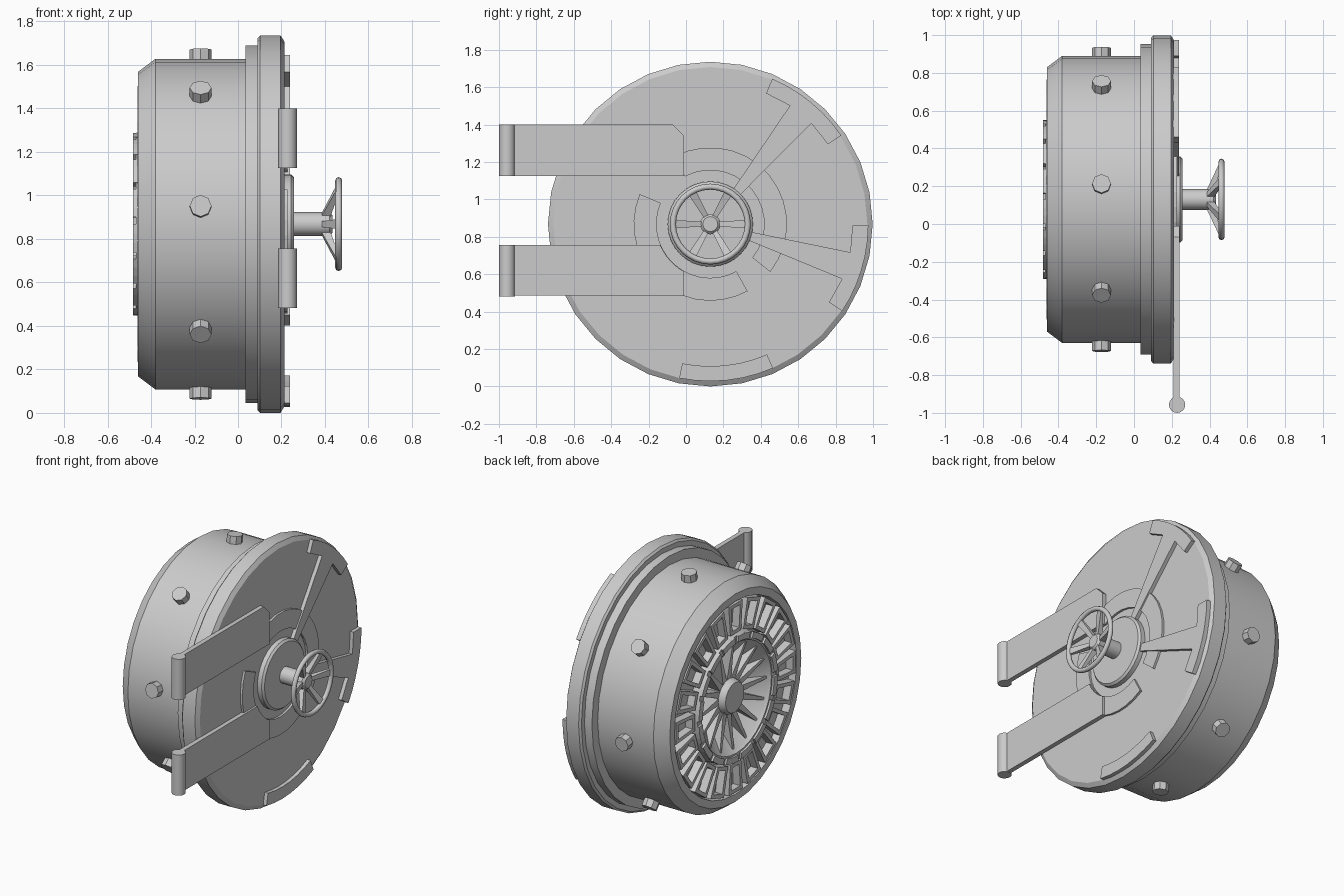
import bpy, bmesh
from math import sin, cos, radians, pi

if "Cube" in bpy.data.objects:
    bpy.data.objects.remove(bpy.data.objects["Cube"])

CY, CZ = 0.13, 0.868          # door axis runs along x through this point
FACE = 0.213                  # front face of the door


def pol(r, deg):
    return (CY + r * cos(radians(deg)), CZ + r * sin(radians(deg)))


def arc(r, a0, a1, n=6):
    return [pol(r, a0 + (a1 - a0) * i / n) for i in range(n + 1)]


def finish(name, bm, smooth=False):
    bmesh.ops.remove_doubles(bm, verts=bm.verts, dist=1e-5)
    bmesh.ops.recalc_face_normals(bm, faces=bm.faces)
    me = bpy.data.meshes.new(name)
    bm.to_mesh(me)
    bm.free()
    ob = bpy.data.objects.new(name, me)
    bpy.context.collection.objects.link(ob)
    if smooth:
        bpy.ops.object.select_all(action='DESELECT')
        ob.select_set(True)
        bpy.context.view_layer.objects.active = ob
        bpy.ops.object.shade_smooth_by_angle(angle=radians(30))
    return ob


def loft(bm, rings, caps=True):
    loops = [[bm.verts.new(p) for p in ring] for ring in rings]
    n = len(loops[0])
    for a, b in zip(loops, loops[1:]):
        for i in range(n):
            bm.faces.new((a[i], a[(i + 1) % n], b[(i + 1) % n], b[i]))
    if caps:
        bm.faces.new(loops[0])
        bm.faces.new(loops[-1])


def add_prism(bm, pts, x0, x1):
    loft(bm, [[(x, y, z) for y, z in pts] for x in (x0, x1)])


def prism(name, pts, x0, x1):
    bm = bmesh.new()
    add_prism(bm, pts, x0, x1)
    return finish(name, bm)


def lathe(name, profile, n=32):
    bm = bmesh.new()
    loft(bm, [[(x, *pol(r, 360 * i / n)) for i in range(n)] for x, r in profile])
    return finish(name, bm, True)


def radial_box(bm, a, r0, r1, w0, w1, x0, x1, off0=0.0, off1=0.0, xin=None):
    """Tapered bar pointing outwards at angle a; xin is the back height at r0."""
    c, s = cos(radians(a)), sin(radians(a))
    xin = x0 if xin is None else xin

    def end(r, w, off, xb):
        return [(x, CY + r * c - t * s, CZ + r * s + t * c)
                for x, t in ((xb, off - w), (xb, off + w), (x1, off + w), (x1, off - w))]
    loft(bm, [end(r0, w0, off0, xin), end(r1, w1, off1, x0)])


# Door body with flanges at the front and recesses at the back
lathe("door_body", [(-0.31, 0.05), (-0.31, 0.17), (-0.45, 0.36), (-0.468, 0.37), (-0.468, 0.42),
                    (-0.41, 0.425), (-0.41, 0.645), (-0.46, 0.65), (-0.46, 0.70), (-0.38, 0.76),
                    (0.035, 0.76), (0.035, 0.822), (0.09, 0.822), (0.09, 0.855), (0.102, 0.868),
                    (0.195, 0.868), (FACE, 0.84), (FACE, 0.05)])

# Locking bolts around the drum
bm = bmesh.new()
for k in range(8):
    a = radians(39 + 45 * k)
    c, s = cos(a), sin(a)
    rings = []
    for r in (0.72, 0.807):
        rings.append([(-0.172 + 0.05 * cos(pi / 4 * i), CY + r * c - 0.05 * sin(pi / 4 * i) * s,
                       CZ + r * s + 0.05 * sin(pi / 4 * i) * c) for i in range(8)])
    loft(bm, rings)
finish("locking_bolts", bm)

# Back: hub cone, fins, split ring and pocket frames
lathe("back_hub", [(-0.30, 0.14), (-0.44, 0.11), (-0.455, 0.10)], 16)
bm = bmesh.new()
for k in range(16):
    radial_box(bm, 22.5 * k, 0.10, 0.36, 0.022, 0.008, -0.445, -0.30, xin=-0.41)
finish("back_fins", bm)
bm = bmesh.new()
for k in range(16):
    a = 22.5 * k
    add_prism(bm, arc(0.42, a, a + 18, 3) + arc(0.38, a + 18, a, 3), -0.46, -0.482)
finish("back_split_ring", bm)
bm = bmesh.new()
for k in range(20):
    a = 18 * k
    for sgn in (-1, 1):
        radial_box(bm, a, 0.435, 0.635, 0.012, 0.012, -0.462, -0.40, sgn * 0.045, sgn * 0.062)
    radial_box(bm, a, 0.435, 0.46, 0.045, 0.045, -0.462, -0.40)
    radial_box(bm, a, 0.61, 0.635, 0.06, 0.06, -0.462, -0.40)
finish("back_pocket_frames", bm)

# Front raised ring in two parts
for name, a0, a1 in (("upper_ring", 118, -38.6), ("lower_ring", 157, 299)):
    prism(name, arc(0.41, a0, a1, 14) + arc(0.288, a1, a0, 14), FACE - 0.01, 0.228)

# T-shaped braces and the plain rim block
for i, a in enumerate((50.5, -17)):
    prism(f"brace_{i + 1}",
          [pol(0.2, a - 6.2), pol(0.763, a - 5.6), pol(0.76, a - 16.4)]
          + arc(0.845, a - 16.4, a + 16.4) + [pol(0.76, a + 16.4), pol(0.763, a + 5.6), pol(0.2, a + 6.2)],
          FACE - 0.015, 0.238)
prism("rim_block", arc(0.84, -101.4, -66.5) + arc(0.76, -66.5, -101.4), FACE - 0.015, 0.238)

# Hinge arms and hinge barrels
prism("upper_hinge_arm", [(-0.955, 1.125), (-0.01, 1.125), (-0.01, 1.34), (-0.07, 1.40), (-0.955, 1.40)],
      FACE - 0.003, 0.242)
prism("lower_hinge_arm", [(-0.955, 0.485), (-0.01, 0.485)] + arc(0.29, 241.1, 202.9)
      + [(-0.955, 0.755)], FACE - 0.003, 0.242)
for name, z0, z1 in (("upper_hinge_barrel", 1.125, 1.40), ("lower_hinge_barrel", 0.482, 0.755)):
    bm = bmesh.new()
    loft(bm, [[(0.228 + 0.043 * cos(pi / 8 * i), -0.957 + 0.043 * sin(pi / 8 * i), z)
               for i in range(16)] for z in (z0, z1)])
    finish(name, bm, True)

# Centre plate, shaft and hand wheel
lathe("centre_plate", [(FACE - 0.01, 0.228), (0.244, 0.228), (0.257, 0.215), (0.257, 0.05)])
lathe("wheel_shaft", [(0.25, 0.055), (0.42, 0.055), (0.435, 0.04)], 16)
bpy.ops.mesh.primitive_torus_add(major_radius=0.2, minor_radius=0.016, major_segments=32,
                                 minor_segments=8, location=(0.463, CY, CZ), rotation=(0, pi / 2, 0))
wheel = bpy.context.object
wheel.name = "hand_wheel_rim"
bpy.ops.object.shade_smooth_by_angle(angle=radians(50))
bm = bmesh.new()
for k in range(6):
    a = 60 * k
    c, s = cos(radians(a)), sin(radians(a))
    rings = []
    for r, w, x0, x1 in ((0.03, 0.012, 0.375, 0.42), (0.195, 0.022, 0.453, 0.469)):
        rings.append([(x, CY + r * c - t * s, CZ + r * s + t * c)
                      for x, t in ((x0, -w), (x0, w), (x1, w), (x1, -w))])
    loft(bm, rings)
finish("hand_wheel_spokes", bm)
